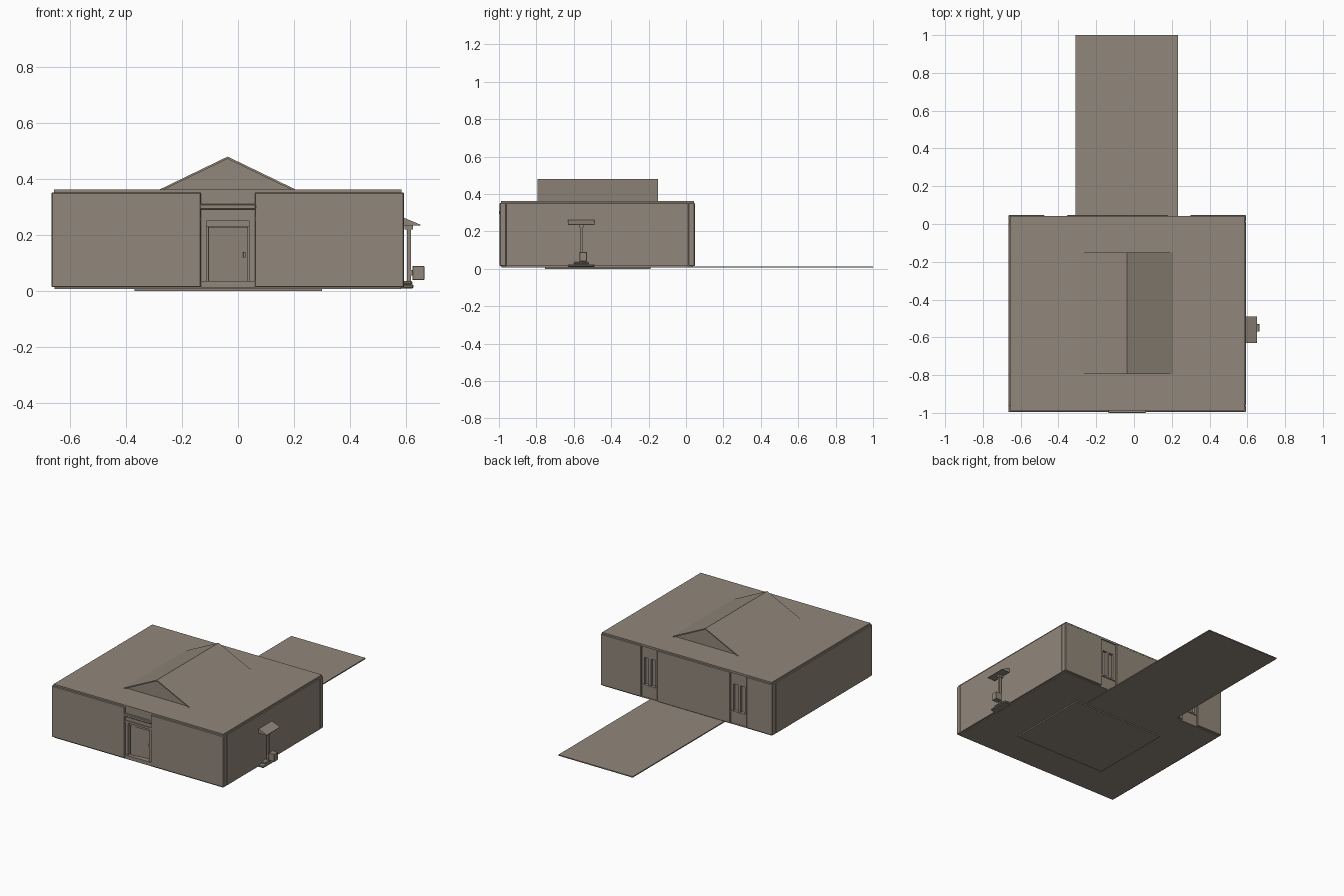
import bpy
import bmesh
from math import radians
from mathutils import Matrix, Vector

cube = bpy.data.objects.get("Cube")
if cube:
    bpy.data.objects.remove(cube, do_unlink=True)

stone = bpy.data.materials.new("warm_grey_stone")
stone.use_nodes = True
colour = (0.285, 0.243, 0.196, 1)
stone.diffuse_color = colour
stone.node_tree.nodes["Principled BSDF"].inputs["Base Color"].default_value = colour


def finish(name, bm):
    bmesh.ops.recalc_face_normals(bm, faces=bm.faces)
    mesh = bpy.data.meshes.new(name)
    bm.to_mesh(mesh)
    bm.free()
    mesh.materials.append(stone)
    obj = bpy.data.objects.new(name, mesh)
    bpy.context.collection.objects.link(obj)
    return obj


def box(name, x, y, z, bevel=0):
    """Box from (min, max) pairs on each axis."""
    bm = bmesh.new()
    size = Vector((x[1] - x[0], y[1] - y[0], z[1] - z[0]))
    mid = Vector((x[0] + x[1], y[0] + y[1], z[0] + z[1])) / 2
    bmesh.ops.create_cube(bm, size=1, matrix=Matrix.Translation(mid) @ Matrix.Diagonal(size).to_4x4())
    if bevel:
        bmesh.ops.bevel(bm, geom=bm.edges[:], offset=bevel, segments=1, affect='EDGES')
    return finish(name, bm)


def extrude_y(name, profile, y):
    """Profile of (x, z) points extruded between two y positions."""
    bm = bmesh.new()
    face = bm.faces.new([bm.verts.new((px, y[0], pz)) for px, pz in profile])
    new = bmesh.ops.extrude_face_region(bm, geom=[face])["geom"]
    bmesh.ops.translate(bm, vec=(0, y[1] - y[0], 0),
                        verts=[v for v in new if isinstance(v, bmesh.types.BMVert)])
    return finish(name, bm)


# Main shell
LEFT, RIGHT, FRONT, BACK = -0.665, 0.592, -0.996, 0.047
WALL = (0.014, 0.352)
T = 0.035
DOORWAY = (-0.132, 0.06)
WINDOWS = [(-0.475, -0.355), (0.18, 0.298)]

box("front_wall_right", (LEFT, DOORWAY[0]), (FRONT, FRONT + T), WALL, 0.003)
box("front_wall_left", (DOORWAY[1], RIGHT), (FRONT, FRONT + T), WALL, 0.003)
box("side_wall_right", (LEFT, LEFT + T), (FRONT + T, BACK - T), WALL, 0.002)
box("side_wall_left", (RIGHT - T, RIGHT), (FRONT + T, BACK - T), WALL, 0.002)
start = LEFT
for i, end in enumerate([w[0] for w in WINDOWS] + [RIGHT]):
    box(f"back_wall_{i}", (start, end), (BACK - T, BACK), WALL, 0.003)
    start = WINDOWS[i][1] if i < len(WINDOWS) else end

# Roof, floor and paving
box("roof_slab", (-0.656, 0.584), (-0.988, 0.042), (0.348, 0.362))
box("floor_slab", (-0.655, 0.582), (-0.986, 0.037), (0.008, 0.016))
box("base_plate", (-0.37, 0.3), (-0.755, -0.19), (0, 0.008))
box("back_path", (-0.31, 0.233), (-0.18, 1), (0.006, 0.013))

# Gable: a thin pitched cover over a slightly recessed core
PEAK, HALF = -0.037, 0.248


def gable(grow):
    return [(PEAK - HALF + grow, 0.36), (PEAK, 0.48 - grow / 2), (PEAK + HALF - grow, 0.36)]


cover = gable(0) + gable(0.016)[::-1]
extrude_y("gable_cover", cover, (-0.795, -0.15))
extrude_y("gable_core", gable(0.012), (-0.785, -0.16))

# Front entrance
fy = FRONT + 0.01
box("entrance_upper_panel", DOORWAY, (fy, fy + 0.02), (0.262, 0.352))
box("entrance_lintel", (-0.136, 0.064), (-1, fy + 0.01), (0.292, 0.31), 0.003)
box("entrance_head", DOORWAY, (fy - 0.005, fy + 0.02), (0.25, 0.264))
box("entrance_step", DOORWAY, (fy - 0.006, fy + 0.03), (0.012, 0.036))
for side, x in (("right", (-0.132, -0.113)), ("left", (0.04, 0.06))):
    box(f"door_post_{side}", x, (fy, fy + 0.025), (0.036, 0.25))
box("door_inner_head", (-0.113, 0.04), (fy + 0.012, fy + 0.025), (0.23, 0.25))
leaf = box("door_leaf", (0, 0.142), (-0.004, 0.004), (0.034, 0.228))
leaf.location = (-0.106, fy + 0.018, 0)
leaf.rotation_euler.z = radians(8)
handle = box("door_handle", (0.125, 0.133), (-0.012, -0.004), (0.12, 0.14))
handle.parent = leaf

# Back windows, set into full-height bays
by = BACK - 0.012
for i, (a, b) in enumerate(WINDOWS):
    box(f"window_sill_panel_{i}", (a, b), (by - 0.02, by), (0.014, 0.095))
    box(f"window_head_panel_{i}", (a, b), (by - 0.02, by), (0.275, 0.352))
    box(f"window_pane_{i}", (a, b), (by - 0.022, by - 0.016), (0.095, 0.275))
    box(f"window_sill_{i}", (a, b), (by - 0.02, by + 0.006), (0.088, 0.098))
    mid = (a + b) / 2
    for j, x in enumerate((a + 0.009, mid, b - 0.009)):
        box(f"window_bar_{i}_{j}", (x - 0.009, x + 0.009), (by - 0.02, by), (0.095, 0.275))

# Post with a small sloping roof beside the left wall
PY = -0.56
base = [(0.07, 0.627, 0.01, 0.024), (0.04, 0.622, 0.024, 0.036)]
for i, (half, out, low, high) in enumerate(base):
    box(f"post_base_{i}", (0.575, out), (PY - half, PY + half), (low, high), 0.004)
box("post", (0.604, 0.618), (PY - 0.007, PY + 0.007), (0.036, 0.225))
box("post_cap", (0.594, 0.624), (PY - 0.012, PY + 0.012), (0.22, 0.236))
extrude_y("post_roof", [(0.58, 0.234), (0.651, 0.234), (0.651, 0.237), (0.592, 0.262), (0.58, 0.262)],
          (PY - 0.07, PY + 0.07))
box("post_box", (0.622, 0.665), (PY - 0.01, PY + 0.03), (0.04, 0.09), 0.002)
box("post_box_bracket", (0.612, 0.626), (PY - 0.008, PY + 0.008), (0.055, 0.075))
